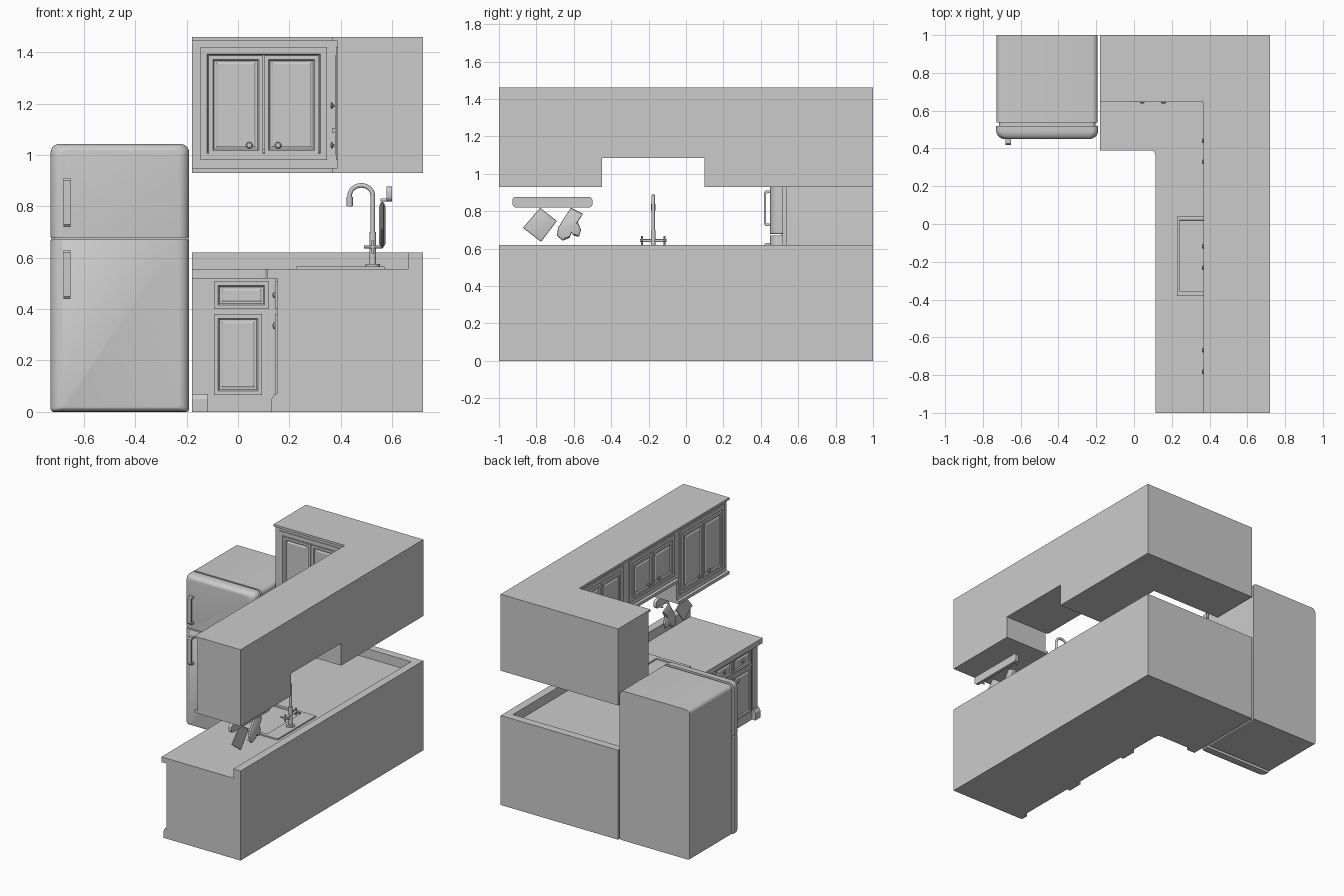
import bpy, bmesh, math

if "Cube" in bpy.data.objects:
    bpy.data.objects.remove(bpy.data.objects["Cube"])

grey = bpy.data.materials.new("plain_grey")
grey.diffuse_color = (0.6, 0.6, 0.6, 1)
grey.use_nodes = True
grey.node_tree.nodes["Principled BSDF"].inputs["Base Color"].default_value = grey.diffuse_color


def finish(name, bm, smooth=False):
    bmesh.ops.recalc_face_normals(bm, faces=bm.faces)
    me = bpy.data.meshes.new(name)
    bm.to_mesh(me)
    bm.free()
    me.materials.append(grey)
    ob = bpy.data.objects.new(name, me)
    bpy.context.collection.objects.link(ob)
    if smooth:
        bpy.ops.object.select_all(action='DESELECT')
        ob.select_set(True)
        bpy.context.view_layer.objects.active = ob
        bpy.ops.object.shade_smooth_by_angle(angle=math.radians(35))
    return ob


def loft(name, rings, smooth=False):
    """Skin a stack of equal-length rings and cap both ends."""
    bm = bmesh.new()
    vs = [[bm.verts.new(p) for p in r] for r in rings]
    n = len(vs[0])
    for a, b in zip(vs, vs[1:]):
        for i in range(n):
            j = (i + 1) % n
            bm.faces.new((a[i], a[j], b[j], b[i]))
    bm.faces.new(vs[0][::-1])
    bm.faces.new(vs[-1])
    return finish(name, bm, smooth)


def box(name, x0, x1, y0, y1, z0, z1):
    pts = [(x0, y0), (x1, y0), (x1, y1), (x0, y1)]
    return loft(name, [[(x, y, z) for x, y in pts] for z in (z0, z1)])


def slab(name, pts, z0, z1):
    return loft(name, [[(x, y, z) for x, y in pts] for z in (z0, z1)])


def cyl(name, c, r, h, axis):
    """Centred cylinder along x, y or z."""
    rings = []
    for t in (-h / 2, h / 2):
        ring = []
        for i in range(16):
            a = math.tau * i / 16
            p = [r * math.cos(a), r * math.sin(a)]
            p.insert(axis, t)
            ring.append(tuple(c[k] + p[k] for k in range(3)))
        rings.append(ring)
    return loft(name, rings, True)


def rounded(u0, u1, v0, v1, r_low, r_high, n=6):
    """Rounded rectangle with separate lower and upper radii."""
    pts = []
    for cu, cv, a0, r in ((u1 - r_low, v0 + r_low, -90, r_low), (u1 - r_high, v1 - r_high, 0, r_high),
                          (u0 + r_high, v1 - r_high, 90, r_high), (u0 + r_low, v0 + r_low, 180, r_low)):
        for i in range(n + 1):
            a = math.radians(a0 + 90 * i / n)
            pts.append((cu + r * math.cos(a), cv + r * math.sin(a)))
    return pts


def place(side, plane, u, out, z):
    """Point on a cabinet front: back run faces -y, right run faces -x."""
    return (u, plane - out, z) if side == 'back' else (plane - out, u, z)


def panel(name, side, plane, u0, u1, z0, z1, h=0.01, rim=0.016):
    rings = []
    for d, out in ((0, -0.003), (0, h), (rim, h), (rim + 0.005, h - 0.007), (rim + 0.012, h - 0.007),
                   (rim + 0.018, h - 0.003)):
        rings.append([place(side, plane, u, out, z) for u, z in
                      ((u0 + d, z0 + d), (u1 - d, z0 + d), (u1 - d, z1 - d), (u0 + d, z1 - d))])
    loft(name, rings)


def knob(name, side, plane, u, z):
    rings = []
    for r, out in ((0.005, 0), (0.005, 0.008), (0.012, 0.010), (0.013, 0.014), (0.009, 0.018), (0.003, 0.019)):
        rings.append([place(side, plane, u + r * math.cos(math.tau * i / 14), out,
                            z + r * math.sin(math.tau * i / 14)) for i in range(14)])
    loft(name, rings, True)


def l_shape(xf, yf, y0, r=0.0):
    """L outline with its front lines at x = xf and y = yf."""
    arc = [(xf, yf)]
    if r:
        arc = [(xf - r + r * math.cos(math.radians(a)), yf - r + r * math.sin(math.radians(a)))
               for a in range(0, 91, 15)]
    return [(0.72, y0), (0.72, 1), (-0.18, 1), (-0.18, yf)] + arc[::-1] + [(xf, y0)]


# base cabinets and worktop, with the sink opening cut out
base = slab("base_cabinets", l_shape(0.155, 0.432, -1, 0.03), 0, 0.52)
top = slab("worktop", l_shape(0.113, 0.39, -1, 0.025), 0.52, 0.556)
cutter = box("sink_cutter", 0.234, 0.479, -0.361, 0.026, 0.41, 0.7)
cutter.hide_render = True
for ob in (base, top):
    m = ob.modifiers.new("opening", 'BOOLEAN')
    m.operation, m.object, m.solver = 'DIFFERENCE', cutter, 'EXACT'
    dg = bpy.context.evaluated_depsgraph_get()
    me = bpy.data.meshes.new_from_object(ob.evaluated_get(dg))
    ob.modifiers.clear()
    ob.data = me
bpy.data.objects.remove(cutter)
slab("backsplash", l_shape(0.665, 0.945, -1), 0.556, 0.62)


# base cabinet posts, feet, drawers and doors
def post(side, plane, u0, u1):
    for nm, z0, z1, out in (("base_post", 0.07, 0.52, 0.003), ("base_foot", 0, 0.05, 0.025)):
        zs = ((z0, out), (z1, out)) if nm == "base_post" else ((0, out), (0.05, out), (0.07, 0.012))
        loft(nm, [[place(side, plane, u, o, z) for u, o in
                   ((u0, -0.01), (u1, -0.01), (u1, out2), (u0, out2))] for z, out2 in zs])


post('back', 0.432, -0.18, -0.117)
panel("corner_drawer", 'back', 0.432, -0.093, 0.12, 0.40, 0.507)
panel("corner_door", 'back', 0.432, -0.093, 0.093, 0.066, 0.38)
panel("corner_drawer", 'right', 0.155, 0.16, 0.395, 0.40, 0.507)
panel("corner_door", 'right', 0.155, 0.185, 0.37, 0.066, 0.38)
post('right', 0.155, 0.1, 0.155)
for y0 in (-1.0, -0.45):
    y1, mid = y0 + 0.55, y0 + 0.275
    post('right', 0.155, y0, y0 + 0.055)
    post('right', 0.155, y1 - 0.055, y1)
    for s in (-1, 1):
        a, b = sorted((mid + s * 0.004, mid + s * 0.2))
        panel("base_drawer", 'right', 0.155, a, b, 0.40, 0.507)
        panel("base_door", 'right', 0.155, a, b, 0.066, 0.38)
        knob("drawer_knob", 'right', 0.154, mid + s * 0.1, 0.455)
        knob("door_knob", 'right', 0.154, mid + s * 0.05, 0.335)

# wall cabinets: body with projecting top and bottom lips
slab("corner_wall_cabinet", l_shape(0.388, 0.665, 0.1), 0.95, 1.445)
for z0, z1 in ((0.93, 0.95), (1.445, 1.46)):
    slab("corner_wall_lip", l_shape(0.367, 0.645, 0.1), z0, z1)
for y0, zb in ((-0.45, 1.085), (-1.0, 0.93)):
    box("wall_cabinet", 0.388, 0.72, y0, y0 + 0.55, zb + 0.02, 1.445)
    box("wall_lip_low", 0.367, 0.72, y0, y0 + 0.55, zb, zb + 0.02)
    box("wall_lip_top", 0.367, 0.72, y0, y0 + 0.55, 1.445, 1.46)

# wall cabinet frames, paired doors and knobs
for side, plane, c, zb in (('back', 0.665, 0.10, 0.93), ('right', 0.388, 0.385, 0.93),
                           ('right', 0.388, -0.175, 1.085), ('right', 0.388, -0.725, 0.93)):
    panel("door_frame", side, plane, c - 0.247, c + 0.247, zb + 0.05, 1.42, 0.006, 0.026)
    for s in (-1, 1):
        a, b = sorted((c + s * 0.003, c + s * 0.214))
        panel("wall_door", side, plane, a, b, zb + 0.072, 1.388, 0.011)
        knob("wall_knob", side, plane - 0.009, c + s * 0.056, zb + 0.108)

# sink with rim and basin
rings = []
for x0, x1, y0, y1, z in ((0.228, 0.57, -0.38, 0.04, 0.556), (0.228, 0.57, -0.38, 0.04, 0.566),
                          (0.24, 0.473, -0.355, 0.02, 0.566), (0.25, 0.463, -0.345, 0.01, 0.42)):
    rings.append([(x0, y0, z), (x1, y0, z), (x1, y1, z), (x0, y1, z)])
loft("sink", rings)
cyl("drain", (0.357, -0.17, 0.422), 0.045, 0.008, 2)
cyl("drain_plug", (0.357, -0.17, 0.428), 0.025, 0.006, 2)

# faucet: swan neck, base and cross handles
path = [(0.525, 0.566, 0), (0.525, 0.84, 0)]
path += [(0.48 + 0.045 * math.cos(math.radians(a)), 0.842 + 0.04 * math.sin(math.radians(a)), a)
         for a in range(15, 181, 15)] + [(0.435, 0.80, 180)]
rings = []
for x, z, a in path:
    a = math.radians(a)
    ring = []
    for i in range(12):
        t = math.tau * i / 12
        k = 0.009 * math.cos(t)
        ring.append((x + k * math.cos(a), -0.175 + 0.009 * math.sin(t), z + k * math.sin(a)))
    rings.append(ring)
loft("faucet_neck", rings, True)
cyl("faucet_tip", (0.435, -0.175, 0.82), 0.012, 0.035, 2)
cyl("faucet_body", (0.525, -0.175, 0.635), 0.013, 0.13, 2)
cyl("faucet_base", (0.525, -0.175, 0.571), 0.028, 0.01, 2)
cyl("faucet_crossbar", (0.525, -0.175, 0.642), 0.008, 0.14, 1)
for s in (-1, 1):
    y = -0.175 + s * 0.06
    cyl("handle_spoke", (0.525, y, 0.642), 0.005, 0.07, 0)
    cyl("handle_spoke", (0.525, y, 0.642), 0.005, 0.05, 2)

# refrigerator: body, seal strip, two rounded doors, handles
body = rounded(-0.728, -0.192, 0.005, 1.04, 0.012, 0.03)
loft("fridge_body", [[(x, y, z) for x, z in body] for y in (0.537, 1.0)], True)
seal = rounded(-0.715, -0.205, 0.02, 1.025, 0.01, 0.025)
loft("fridge_seal", [[(x, y, z) for x, z in seal] for y in (0.51, 0.54)], True)
for name, z0, z1, rl, rh in (("fridge_door", 0.0, 0.671, 0.012, 0.003), ("freezer_door", 0.679, 1.043, 0.003, 0.034)):
    rings = []
    for i in range(-1, 8):
        a = math.radians(max(i, 0) * 90 / 7)
        d = 0.045 * (1 - math.cos(a))
        y = 0.519 if i < 0 else 0.495 - 0.045 * math.sin(a)
        low = d * 0.4 if z0 == 0 else 0
        high = 0 if z0 == 0 else d * 0.6
        rings.append([(x, y, z) for x, z in rounded(-0.73 + d, -0.19 - d, z0 + low, z1 - high, rl, rh)])
    loft(name, rings, True)
for z0, z1 in ((0.44, 0.63), (0.72, 0.91)):
    prof = [(0.455, z0), (0.425, z0), (0.417, z0 + 0.01), (0.417, z1 - 0.01), (0.425, z1), (0.455, z1),
            (0.455, z1 - 0.012), (0.428, z1 - 0.015), (0.428, z0 + 0.015), (0.455, z0 + 0.012)]
    loft("fridge_handle", [[(x, y, z) for y, z in prof] for x in (-0.679, -0.652)])

# hanging rack with pegs, pot holder and oven mitt
rack = rounded(-0.928, -0.50, 0.82, 0.877, 0.02, 0.02)
loft("rack", [[(x, y, z) for y, z in rack] for x in (0.578, 0.6)], True)
for y in (-0.88, -0.78, -0.61, -0.54):
    cyl("rack_peg", (0.571, y, 0.825), 0.006, 0.03, 0)


def cloth(name, pts, thick):
    cy = sum(p[0] for p in pts) / len(pts)
    cz = sum(p[1] for p in pts) / len(pts)
    rings = []
    for k, dx in ((0.8, -1), (0.97, -0.5), (1, 0), (0.97, 0.5), (0.8, 1)):
        rings.append([(0.562 + dx * thick, cy + (y - cy) * k, cz + (z - cz) * k) for y, z in pts])
    loft(name, rings, True)


cloth("pot_holder", [(-0.78, 0.818), (-0.69, 0.748), (-0.775, 0.636), (-0.872, 0.711)], 0.007)
cloth("oven_mitt", [(-0.615, 0.818), (-0.551, 0.786), (-0.578, 0.743), (-0.561, 0.70), (-0.572, 0.664),
                    (-0.599, 0.668), (-0.612, 0.685), (-0.622, 0.658), (-0.658, 0.642), (-0.69, 0.668),
                    (-0.684, 0.711), (-0.658, 0.754)], 0.013)
